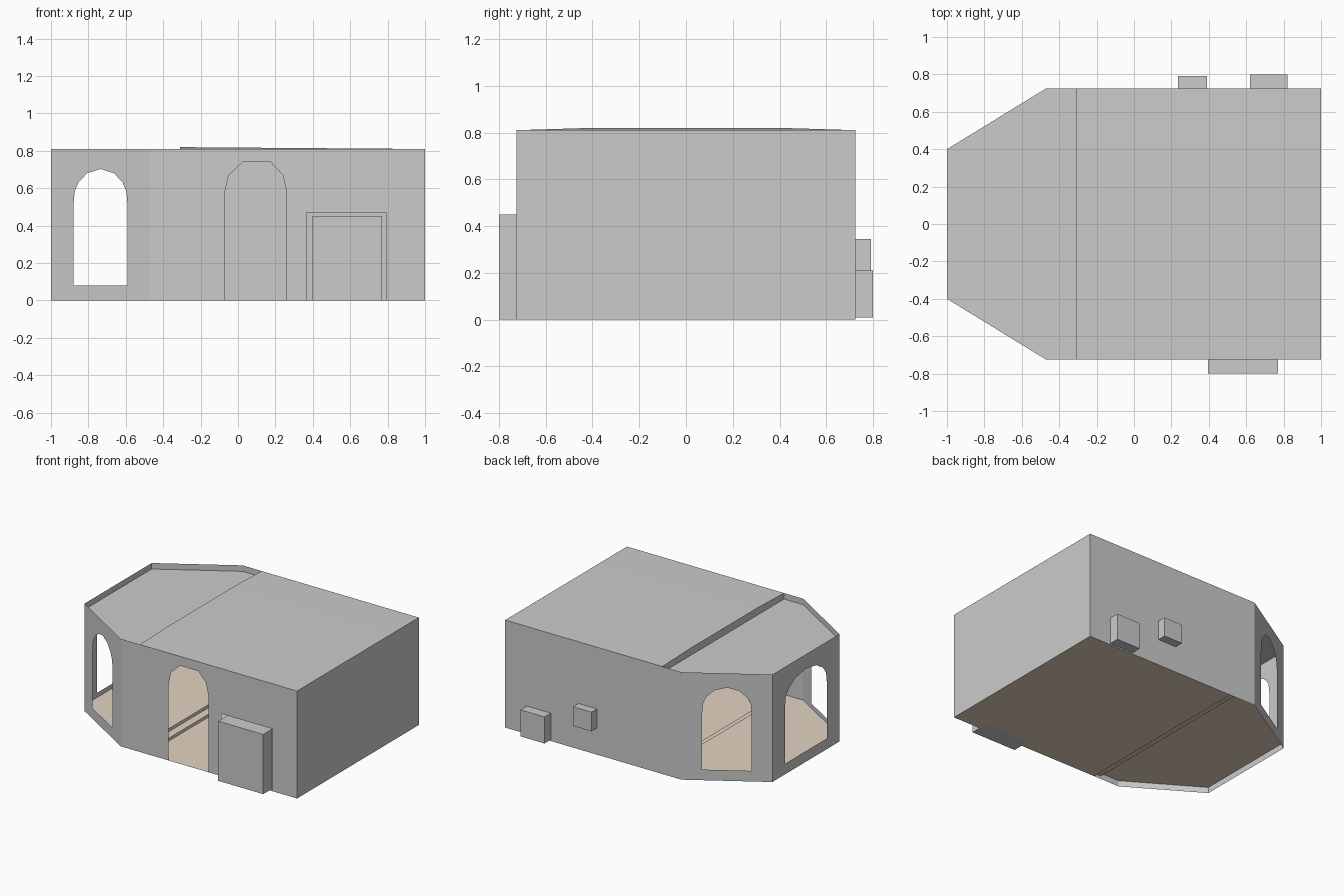
import bpy, bmesh
from mathutils import Vector

if "Cube" in bpy.data.objects:
    bpy.data.objects.remove(bpy.data.objects["Cube"])

H, W = 0.81, 0.725          # wall height, half width
STEP = -0.31                # where the bay begins
PLAN = [(1, W), (-0.47, W), (-1, 0.4), (-1, -0.4), (-0.47, -W), (1, -W)]


def finish(name, bm, mat=None):
    me = bpy.data.meshes.new(name)
    bm.to_mesh(me)
    bm.free()
    ob = bpy.data.objects.new(name, me)
    bpy.context.collection.objects.link(ob)
    if mat:
        me.materials.append(mat)
    return ob


def faces(name, polys, mat=None):
    bm = bmesh.new()
    for p in polys:
        bm.faces.new([bm.verts.new(v) for v in p])
    bmesh.ops.remove_doubles(bm, verts=bm.verts, dist=1e-5)
    return finish(name, bm, mat)


def wall(name, a, b, loops):
    """Flat wall from a to b; loops are (distance, height) outlines, extra loops are openings."""
    a, b = Vector((*a, 0)), Vector((*b, 0))
    d = (b - a).normalized()
    bm = bmesh.new()
    for loop in loops:
        vs = [bm.verts.new(a + d * s + Vector((0, 0, z))) for s, z in loop]
        for i in range(len(vs)):
            bm.edges.new((vs[i - 1], vs[i]))
    out = d.cross(Vector((0, 0, 1)))
    bmesh.ops.triangle_fill(bm, use_beauty=True, use_dissolve=False,
                            edges=bm.edges[:], normal=out)
    for f in bm.faces:
        f.normal_update()
        if f.normal.dot(out) < 0:
            f.normal_flip()
    return finish(name, bm)


def rect(length):
    return [(0, 0), (length, 0), (length, H), (0, H)]


def arch(c, w):
    half = [(1, 0.08), (1, 0.50), (0.96, 0.58), (0.82, 0.63), (0.5, 0.68)]
    return ([(c + k * w, z) for k, z in half] + [(c, 0.703)]
            + [(c - k * w, z) for k, z in reversed(half)])


def box(name, x0, x1, y0, y1, z0, z1):
    bm = bmesh.new()
    bmesh.ops.create_cube(bm, size=1)
    for v in bm.verts:
        v.co = ((x0 + x1) / 2 + v.co.x * (x1 - x0),
                (y0 + y1) / 2 + v.co.y * (y1 - y0),
                (z0 + z1) / 2 + v.co.z * (z1 - z0))
    return finish(name, bm)


# Bay walls with arched windows
diag = (Vector(PLAN[2]) - Vector(PLAN[1])).length
wall("bay_wall_front", PLAN[3], PLAN[4], [rect(diag), arch(diag / 2, 0.17)])
wall("bay_wall_back", PLAN[1], PLAN[2], [rect(diag), arch(diag / 2, 0.17)])
wall("bay_wall_end", PLAN[2], PLAN[3], [rect(0.8), arch(0.4, 0.25)])

# Plain back and end walls
wall("back_wall", PLAN[0], PLAN[1], [rect(1.47)])
wall("end_wall", PLAN[5], PLAN[0], [rect(2 * W)])

# Front wall with arched doorway and square service opening
door = [(-0.07, 0), (-0.07, 0.58), (-0.05, 0.67), (0.025, 0.74),
        (0.175, 0.74), (0.24, 0.67), (0.26, 0.58), (0.26, 0)]
service = [(0.37, 0), (0.37, 0.47), (0.79, 0.47), (0.79, 0)]
outline = [(-0.47, 0)] + door + service + [(1, 0), (1, H), (-0.47, H)]
wall("front_wall", PLAN[4], PLAN[5], [[(x + 0.47, z) for x, z in outline]])

# Boxes on the outside
box("service_box", 0.395, 0.77, -0.8, -0.66, 0, 0.45)
box("back_box_low", 0.62, 0.82, W, 0.8, 0.01, 0.21)
box("back_box_high", 0.235, 0.39, W, 0.79, 0.2, 0.345)


def bay(z):
    return [(STEP, W, z)] + [(x, y, z) for x, y in PLAN[1:5]] + [(STEP, -W, z)]


# Roof: slightly crowned main panel, drop, then sunken bay roof
LOW = 0.765
crown = [(-W, H), (-0.4, H + 0.01), (0.4, H + 0.01), (W, H)]
roof = [bay(LOW)]
for (y0, z0), (y1, z1) in zip(crown, crown[1:]):
    roof.append([(STEP, y0, z0), (1, y0, H), (1, y1, H), (STEP, y1, z1)])
roof.append([(STEP, -W, LOW)] + [(STEP, y, z) for y, z in crown] + [(STEP, W, LOW)])
faces("roof", roof)

# Floor: main level, two steps up to the bay
tan = bpy.data.materials.new("floor_tan")
tan.diffuse_color = (0.76, 0.65, 0.53, 1)
tan.use_nodes = True
tan.node_tree.nodes["Principled BSDF"].inputs["Base Color"].default_value = tan.diffuse_color
path = [(1, 0), (-0.25, 0), (-0.25, 0.022), (STEP, 0.022), (STEP, 0.045)]
floor = [[(x0, -W, z0), (x0, W, z0), (x1, W, z1), (x1, -W, z1)]
         for (x0, z0), (x1, z1) in zip(path, path[1:])]
faces("floor", floor + [bay(0.045)], tan)
